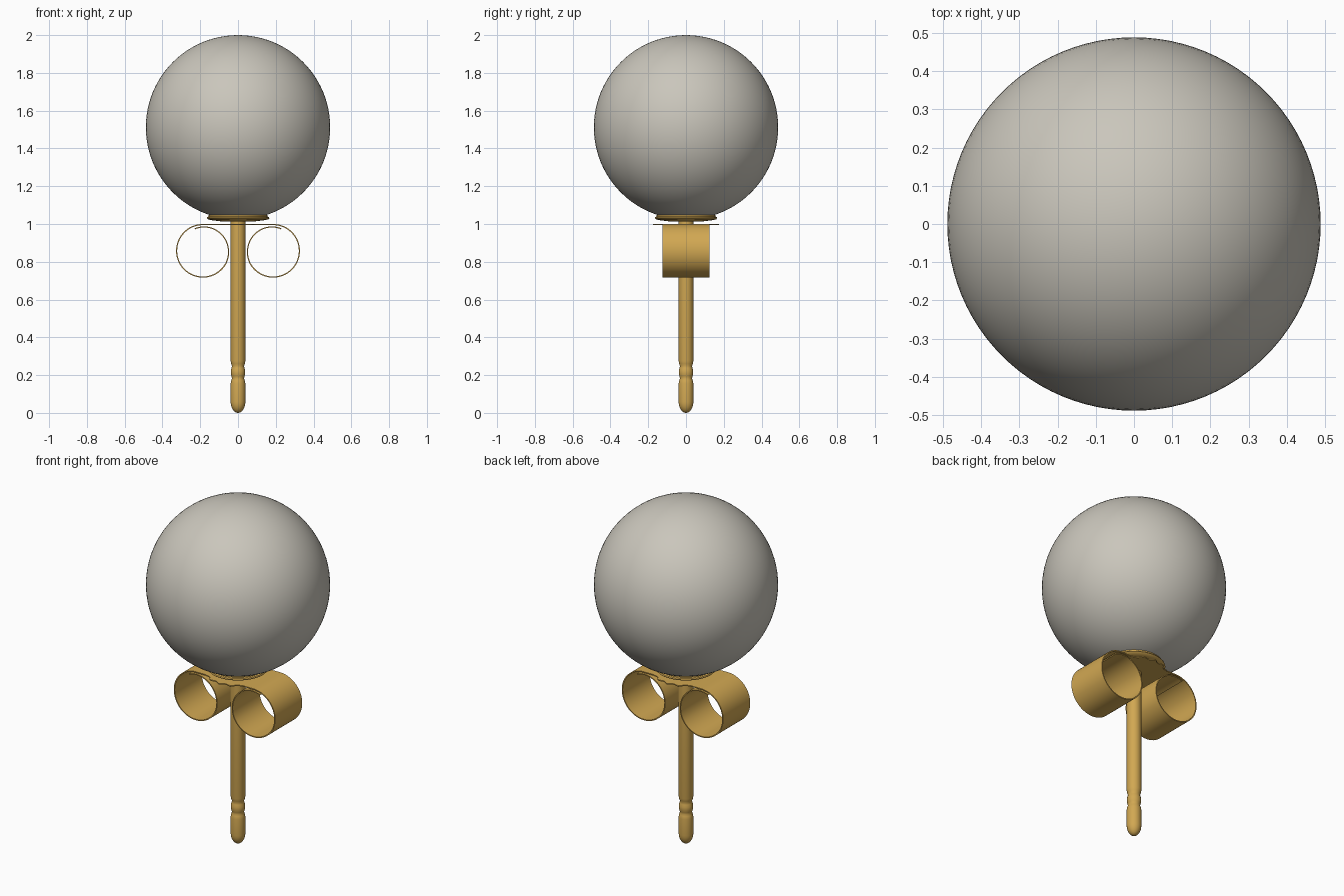
import bpy, bmesh, math

if "Cube" in bpy.data.objects:
    bpy.data.objects.remove(bpy.data.objects["Cube"])

def material(name, rgb):
    m = bpy.data.materials.new(name)
    m.diffuse_color = (*rgb, 1)
    m.use_nodes = True
    m.node_tree.nodes["Principled BSDF"].inputs["Base Color"].default_value = m.diffuse_color
    return m

GOLD = material("gold", (0.64, 0.39, 0.085))
PEARL = material("pearl", (0.59, 0.565, 0.50))

def finish(name, bm, mat, angle=40):
    bmesh.ops.remove_doubles(bm, verts=bm.verts, dist=1e-5)
    bmesh.ops.recalc_face_normals(bm, faces=bm.faces)
    me = bpy.data.meshes.new(name)
    bm.to_mesh(me)
    bm.free()
    ob = bpy.data.objects.new(name, me)
    bpy.context.collection.objects.link(ob)
    me.materials.append(mat)
    bpy.ops.object.select_all(action='DESELECT')
    ob.select_set(True)
    bpy.context.view_layer.objects.active = ob
    bpy.ops.object.shade_smooth_by_angle(angle=math.radians(angle))
    return ob

def lathe(name, profile, mat, steps=48):
    """Spin an (r, z) profile around the z axis."""
    bm = bmesh.new()
    vs = [bm.verts.new((r, 0, z)) for r, z in profile]
    es = [bm.edges.new(p) for p in zip(vs, vs[1:])]
    bmesh.ops.spin(bm, geom=vs + es, cent=(0, 0, 0), axis=(0, 0, 1),
                   angle=math.tau, steps=steps)
    return finish(name, bm, mat)

# Pearl ball
R, CZ = 0.488, 1.512
bm = bmesh.new()
bmesh.ops.create_uvsphere(bm, u_segments=96, v_segments=48, radius=R)
bmesh.ops.translate(bm, vec=(0, 0, CZ), verts=bm.verts)
finish("pearl_ball", bm, PEARL, 60)

# Shallow cup that holds the pearl
def seat_z(r):
    return CZ - math.sqrt(R * R - r * r)
cup = [(0, 1.012), (0.04, 1.012), (0.09, 1.014), (0.14, 1.020), (0.160, 1.025),
       (0.166, 1.031), (0.163, 1.037), (0.155, 1.040), (0.155, 1.047),
       (0.148, seat_z(0.148) + 0.002), (0.08, seat_z(0.08) + 0.002), (0, 1.026)]
lathe("pearl_cup", cup, GOLD, 64)

# Post with rounded tip and two grooves
tip = [(0.039 * math.sin(a), 0.06 - 0.06 * math.cos(a))
       for a in [i * math.pi / 16 for i in range(9)]]
post = tip + [(0.039, 0.155), (0.036, 0.172), (0.032, 0.182), (0.034, 0.192),
              (0.038, 0.205), (0.038, 0.225), (0.034, 0.238), (0.032, 0.248),
              (0.036, 0.260), (0.039, 0.275), (0.039, 1.018), (0, 1.018)]
lathe("post", post, GOLD, 32)

# Scalloped disc of the clutch
T = 0.006
bm = bmesh.new()
N = 144
ring = []
for i in range(N):
    a = math.tau * i / N
    r = 0.168 + 0.007 * math.cos(16 * a)
    ring.append(bm.verts.new((r * math.cos(a), r * math.sin(a), 0.994)))
face = bm.faces.new(ring)
ext = bmesh.ops.extrude_face_region(bm, geom=[face])
bmesh.ops.translate(bm, vec=(0, 0, T),
                    verts=[v for v in ext["geom"] if isinstance(v, bmesh.types.BMVert)])
finish("clutch_plate", bm, GOLD)

# Two curled strips of the clutch, mirrored left and right
CX, CURL_Z, HALF = 0.186, 0.858, 0.125
TURN = math.tau + 0.35
for side, label in ((1, "right"), (-1, "left")):
    path = [(0.0, 0.997, 0, 1)]
    for i in range(73):
        a = TURN * i / 72
        r = 0.139 - 0.015 * max(0, (a - 4.2) / (TURN - 4.2))
        path.append((CX + r * math.sin(a), CURL_Z + r * math.cos(a),
                     math.sin(a), math.cos(a)))
    bm = bmesh.new()
    rows = []
    for x, z, nx, nz in path:
        h = T / 2
        rows.append([bm.verts.new((side * (x + s * nx * h), y, z + s * nz * h))
                     for s, y in ((1, -HALF), (1, HALF), (-1, HALF), (-1, -HALF))])
    for a, b in zip(rows, rows[1:]):
        for k in range(4):
            bm.faces.new((a[k], a[(k + 1) % 4], b[(k + 1) % 4], b[k]))
    bm.faces.new(rows[0])
    bm.faces.new(rows[-1])
    finish("clutch_curl_" + label, bm, GOLD)
